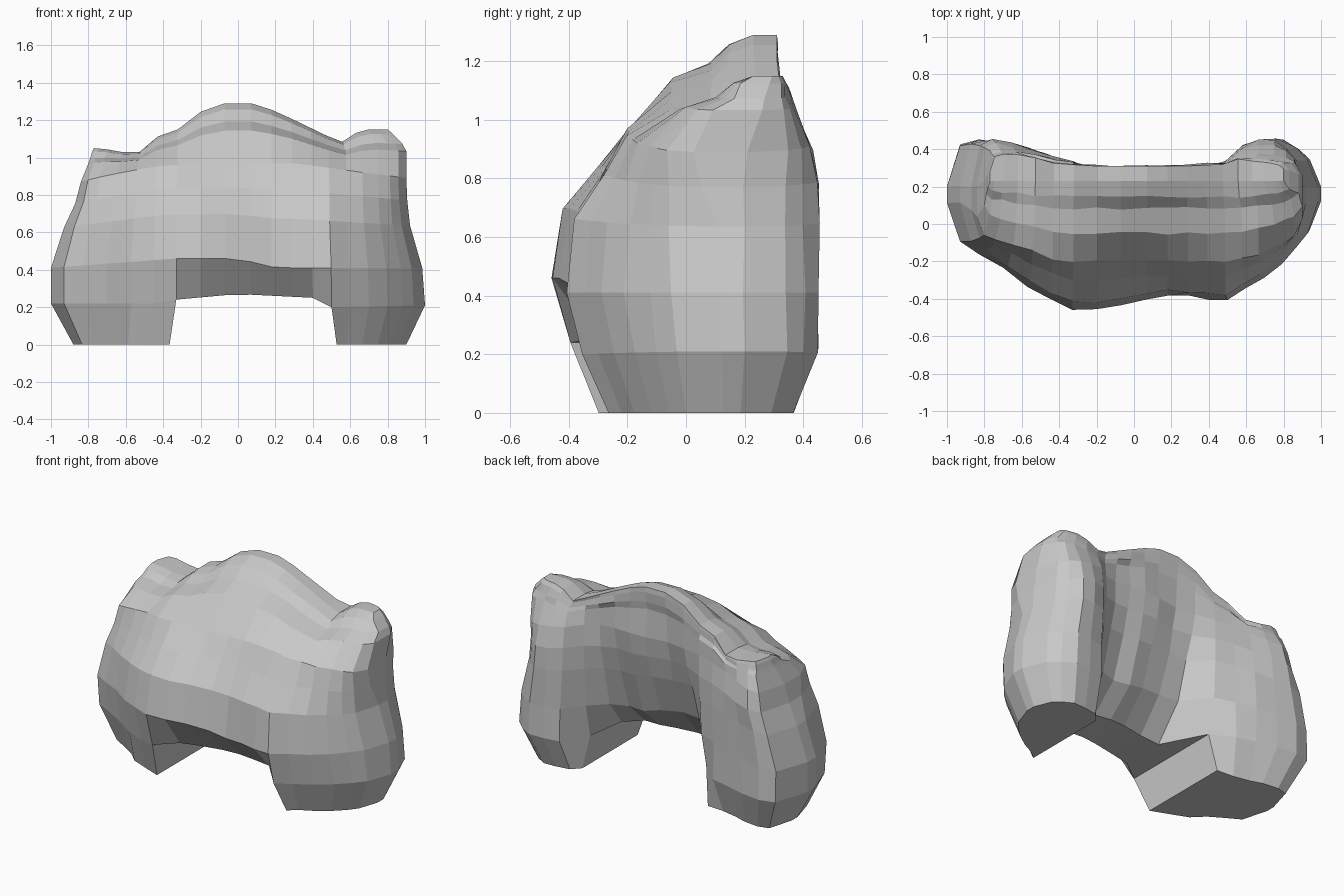
import bpy, bmesh, random

cube = bpy.data.objects.get("Cube")
if cube:
    bpy.data.objects.remove(cube)
random.seed(4)


def lerp(a, b, t):
    return a + (b - a) * t


def curve(points, v):
    """Piecewise linear lookup through (input, output) points."""
    if v <= points[0][0]:
        return points[0][1]
    for (a, p), (b, q) in zip(points, points[1:]):
        if v <= b:
            return lerp(p, q, (v - a) / (b - a))
    return points[-1][1]


# Columns across the width; the opening lies between the two inner leg edges
COLUMNS = [-1, -.93, -.83, -.7, -.57, -.45, -.33, -.2, -.07, .07, .18, .29, .4,
           .5, .6, .7, .8, .88, .94, 1]
LEG_LEFT, LEG_RIGHT = COLUMNS.index(-.33), COLUMNS.index(.5)

# Half-widths of each row, from the feet to the ridge
LEFT = [.88, 1, 1, .93, .87, .84, .8, .79, .78, .77]
RIGHT = [.9, 1, .985, .92, .905, .9, .9, .88, .83, .8]
ROWS = len(LEFT)

# Heights across the width
ARCH_Z = [(-1, .22), (-.45, .22), (-.33, .24), (0, .27), (.4, .25), (.5, .2), (1, .21)]
LIP_Z = [(-1, .41), (-.33, .46), (0, .46), (.2, .41), (1, .41)]
SHOULDER_Z = [(-1, .87), (-.6, .93), (-.4, .96), (.3, .97), (.7, .92), (1, .89)]
RIDGE_Z = [(-.77, 1.05), (-.66, 1.04), (-.55, 1.01), (-.42, 1.12), (-.29, 1.16),
           (-.15, 1.29), (.1, 1.29), (.26, 1.22), (.55, 1.08), (.66, 1.15), (.8, 1.15)]
CROWN_RISE = [0, .55, .7, .9, 1]
CROWN_BACK = [0, .35, .66, .8, 1]

# Depths across the width
BULGE = [(-1, .12), (-.93, -.1), (-.75, -.2), (-.6, -.32), (-.32, -.46), (-.15, -.46),
         (.2, -.38), (.5, -.41), (.75, -.26), (.93, -.08), (1, .12)]
SHOULDER = [(-1, .04), (-.93, -.06), (-.6, -.13), (-.4, -.2), (.5, -.2), (.75, -.15),
            (.93, -.07), (1, .02)]
BACK = [(-1, .2), (-.95, .42), (-.8, .46), (-.45, .37), (-.1, .34), (.15, .38),
        (.5, .35), (.62, .44), (.8, .45), (.93, .37), (1, .2)]
WALL_LEAN = [0, 0, 0, .15, .62]
HOLLOW = [0, .37, .2, .12, .08, .04, .02, 0, 0, 0]
HOLLOW_WIDTH = [(-.45, 0), (-.33, .25), (-.2, 1), (.29, 1), (.4, .75), (.5, .25), (.6, 0)]
MID_Y = .15


def column_x(n, row):
    edge = LEFT[row] if n < 0 else RIGHT[row]
    x = n + (edge - 1) * n ** 3
    if row == 0 and abs(n) < .6:
        x += .04 if n > 0 else -.04
    return x


def height(n, row):
    shoulder = curve(SHOULDER_Z, n)
    if row >= 5:
        ridge = curve(RIDGE_Z, column_x(n, ROWS - 1))
        return lerp(shoulder, ridge, CROWN_RISE[row - 5])
    lip = curve(LIP_Z, n)
    return [0, curve(ARCH_Z, n), lip, lerp(lip, shoulder, .47),
            lerp(lip, shoulder, .75)][row]


def front_y(n, row, in_opening):
    shoulder = curve(SHOULDER, n)
    if row >= 5:
        return lerp(shoulder, .23, CROWN_BACK[row - 5])
    y = lerp(curve(BULGE, n), shoulder, WALL_LEAN[row])
    taper = .74 if row == 0 or (row == 1 and in_opening) else .9 if row == 1 else 1
    return lerp(MID_Y, y, taper)


def back_y(n, row, z):
    y = curve(BACK, n)
    y = lerp(MID_Y, y, .72) if row == 0 else y
    y = lerp(y, .31, min(1, max(0, (z - .85) / .35)))
    return y - HOLLOW[row] * curve(HOLLOW_WIDTH, n)


# Front and back points of every column and row
bm = bmesh.new()
front, back = {}, {}
for c, n in enumerate(COLUMNS):
    in_opening = LEG_LEFT < c < LEG_RIGHT
    for r in range(1 if in_opening else 0, ROWS):
        x, z = column_x(n, r), height(n, r)
        rough = .008 if 1 < r < ROWS - 1 else 0
        yf = front_y(n, r, in_opening) + random.uniform(-rough, rough)
        yb = max(back_y(n, r, z) + random.uniform(-rough, rough), yf + .05)
        front[c, r] = bm.verts.new((x, yf, z))
        back[c, r] = bm.verts.new((x, yb, z))

# Stone arch: front and back walls, closed wherever a cell has no neighbour
cells = {(c, r) for c in range(len(COLUMNS) - 1) for r in range(ROWS - 1)
         if r > 0 or not LEG_LEFT <= c < LEG_RIGHT}
for c, r in cells:
    corners = [(c, r), (c + 1, r), (c + 1, r + 1), (c, r + 1)]
    bm.faces.new([front[k] for k in corners])
    bm.faces.new([back[k] for k in reversed(corners)])
    neighbours = [(c, r - 1), (c + 1, r), (c, r + 1), (c - 1, r)]
    for i, neighbour in enumerate(neighbours):
        if neighbour not in cells:
            a, b = corners[i], corners[(i + 1) % 4]
            bm.faces.new((front[b], front[a], back[a], back[b]))
bmesh.ops.recalc_face_normals(bm, faces=bm.faces)

mesh = bpy.data.meshes.new("stone_arch")
bm.to_mesh(mesh)
bm.free()
arch = bpy.data.objects.new("stone_arch", mesh)
bpy.context.collection.objects.link(arch)

# Plain grey stone
stone = bpy.data.materials.new("grey_stone")
stone.use_nodes = True
grey = (.58, .58, .58, 1)
stone.diffuse_color = grey
stone.node_tree.nodes["Principled BSDF"].inputs["Base Color"].default_value = grey
mesh.materials.append(stone)
